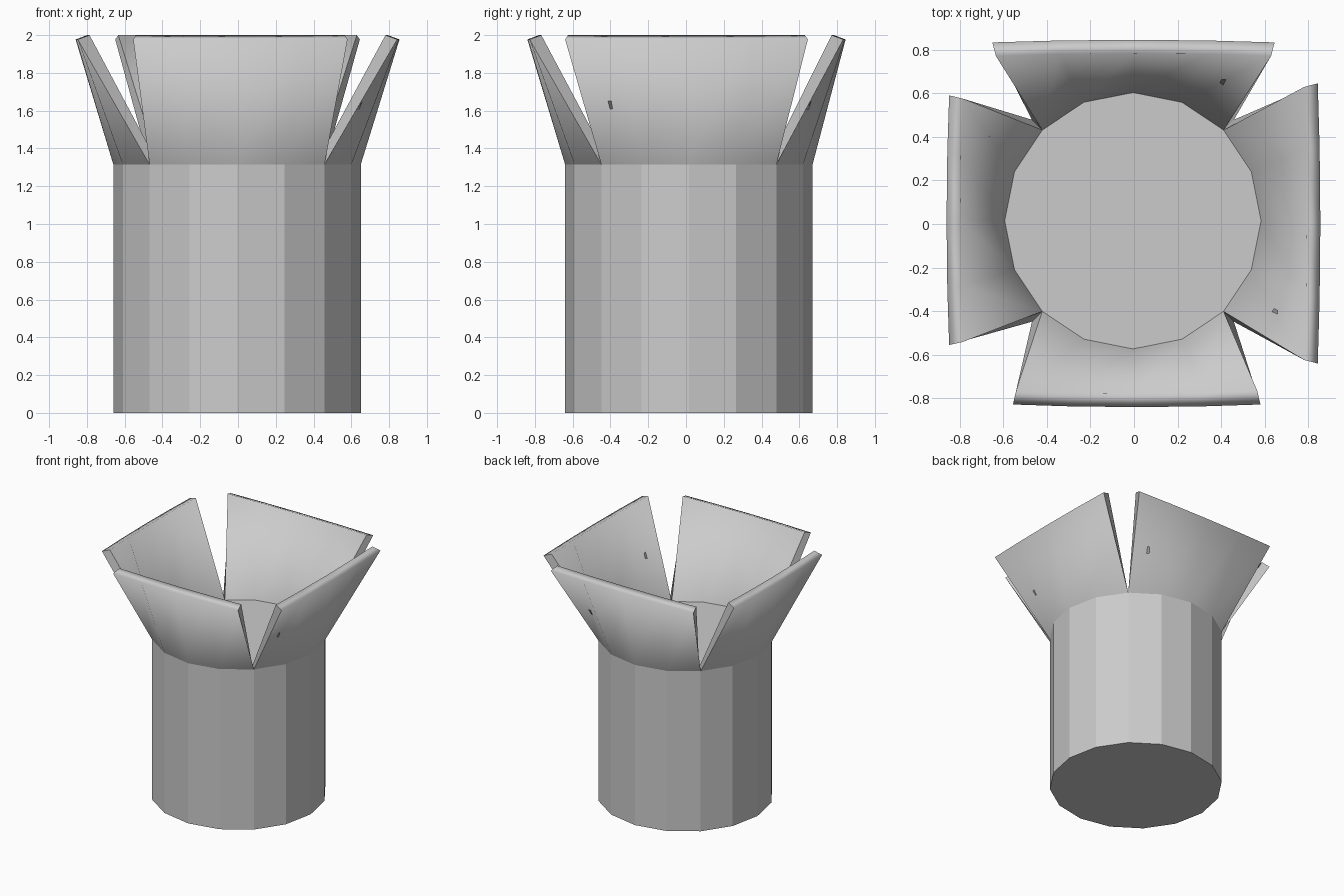
import bpy, bmesh
from math import cos, sin, pi

if "Cube" in bpy.data.objects:
    bpy.data.objects.remove(bpy.data.objects["Cube"])

CX, CY = -0.005, 0.015      # centre of the body
R_OUT, R_IN, RIM = 0.655, 0.588, 1.315


def finish(bm, name):
    bmesh.ops.recalc_face_normals(bm, faces=bm.faces[:])
    me = bpy.data.meshes.new(name)
    bm.to_mesh(me)
    bm.free()
    ob = bpy.data.objects.new(name, me)
    bpy.context.collection.objects.link(ob)
    return ob


# Sixteen-sided solid body; its top cap is the floor between the flaps
bm = bmesh.new()
low = [bm.verts.new((CX + R_OUT * cos(i * pi / 8), CY + R_OUT * sin(i * pi / 8), 0)) for i in range(16)]
base = bm.faces.new(low)
ext = bmesh.ops.extrude_face_region(bm, geom=[base], use_keep_orig=True)
for v in ext["geom"]:
    if isinstance(v, bmesh.types.BMVert):
        v.co.z = RIM
finish(bm, "body")


def flap(name, ang, dist, lo, hi):
    """Flared flap over a quarter of the rim, straightening towards its top edge."""
    bm = bmesh.new()
    nx, ny = round(cos(ang)), round(sin(ang))
    cols = []
    for i in range(5):
        a = ang + (i - 2) * pi / 8
        f = 0.5 + 0.5 * sin((i - 2) * pi / 8) / sin(pi / 4)
        t = lo + (hi - lo) * f
        d = dist - 0.012 * (2 * f - 1) ** 2
        ring = [
            (CX + R_OUT * cos(a), CY + R_OUT * sin(a), RIM),
            (nx * d - ny * t, ny * d + nx * t, 1.977),
            (nx * (d - 0.062) - ny * t * 0.975, ny * (d - 0.062) + nx * t * 0.975, 2.0),
            (CX + R_IN * cos(a), CY + R_IN * sin(a), RIM),
        ]
        cols.append([bm.verts.new(p) for p in ring])
    for a, b in zip(cols, cols[1:]):
        for k in range(4):
            q = (k + 1) % 4
            f = bm.faces.new((a[k], b[k], b[q], a[q]))
            f.smooth = k < 3
    # flat slit sides
    bm.faces.new(cols[0])
    bm.faces.new(cols[-1][::-1])
    finish(bm, name)


# Four flaps, each slightly different in width
flap("right_flap", 0, 0.855, -0.64, 0.645)
flap("back_flap", pi / 2, 0.845, -0.645, 0.65)
flap("left_flap", pi, 0.86, -0.59, 0.555)
flap("front_flap", 3 * pi / 2, 0.84, -0.555, 0.58)
